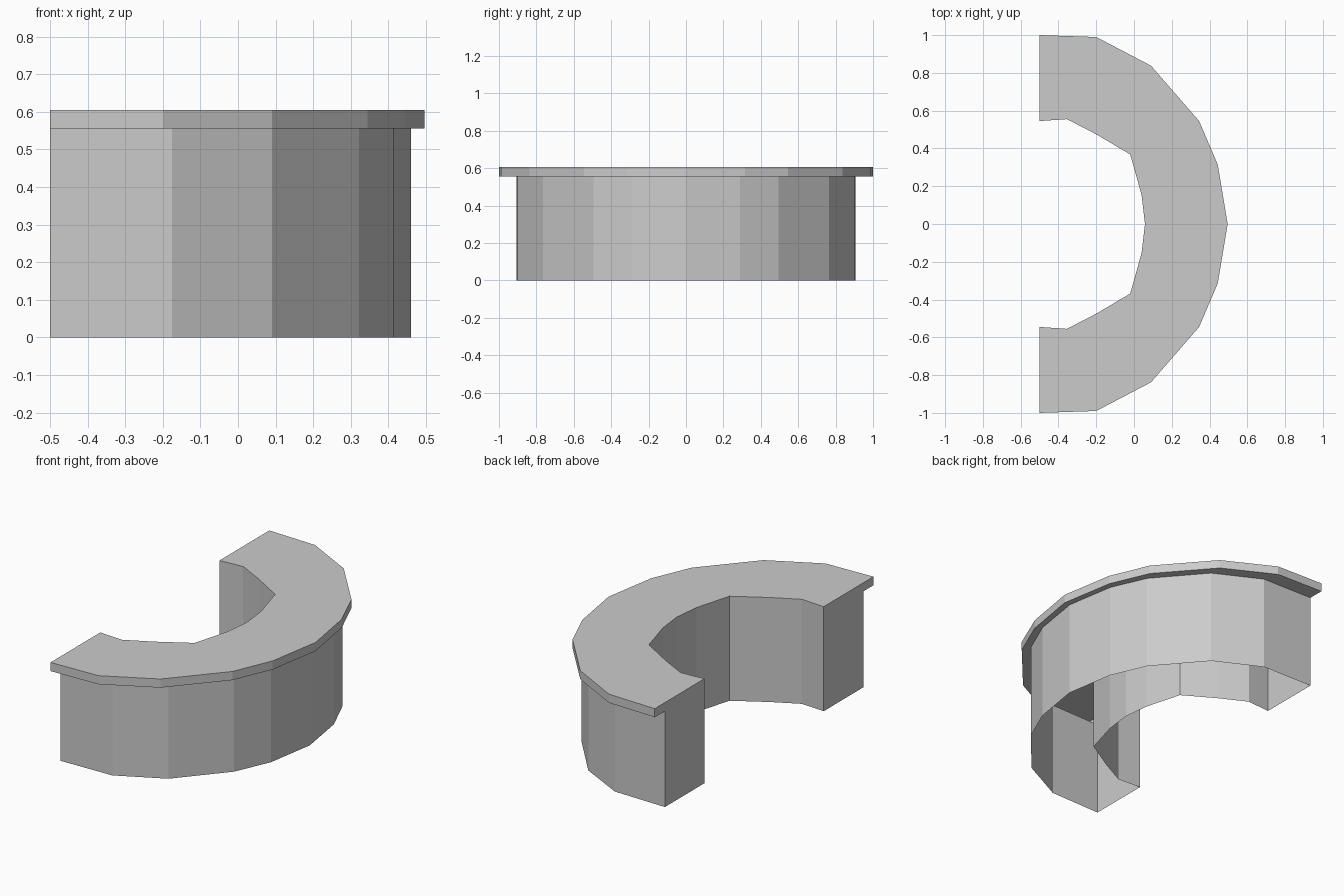
import bpy, bmesh

if "Cube" in bpy.data.objects:
    bpy.data.objects.remove(bpy.data.objects["Cube"])

BODY_TOP, TOP = 0.555, 0.605

# Plan outlines for the back half, from the open end to the centre line
inner = [(-0.5, 0.545), (-0.355, 0.555), (-0.2, 0.475), (-0.02, 0.368), (0.04, 0.155), (0.058, 0)]
lip = [(-0.5, 1.0), (-0.2, 0.99), (0.09, 0.838), (0.345, 0.545), (0.443, 0.316), (0.496, 0)]
body = [(-0.5, 0.907), (-0.175, 0.9), (0.09, 0.765), (0.322, 0.495), (0.413, 0.288), (0.46, 0)]


def full(half):
    """Mirror a half outline across y = 0."""
    return half + [(x, -y) for x, y in reversed(half[:-1])]


# Curved counter: one cross-section per station, open underneath
bm = bmesh.new()
stations = []
for i, l, b in zip(full(inner), full(lip), full(body)):
    section = [(*i, 0), (*i, TOP), (*l, TOP), (*l, BODY_TOP), (*b, BODY_TOP), (*b, 0)]
    stations.append([bm.verts.new(p) for p in section])

# Inner wall, worktop, lip edge, lip underside and outer wall
for s, t in zip(stations, stations[1:]):
    for k in range(5):
        bm.faces.new((s[k], s[k + 1], t[k + 1], t[k]))

# Flat end panels
bm.faces.new(list(reversed(stations[0])))
bm.faces.new(stations[-1])
bmesh.ops.recalc_face_normals(bm, faces=bm.faces[:])

# Make sure the worktop faces upward
bm.normal_update()
if max(bm.faces, key=lambda f: f.calc_center_median().z).normal.z < 0:
    bmesh.ops.reverse_faces(bm, faces=bm.faces[:])

mesh = bpy.data.meshes.new("curved_counter")
bm.to_mesh(mesh)
bm.free()
bpy.context.collection.objects.link(bpy.data.objects.new("curved_counter", mesh))
